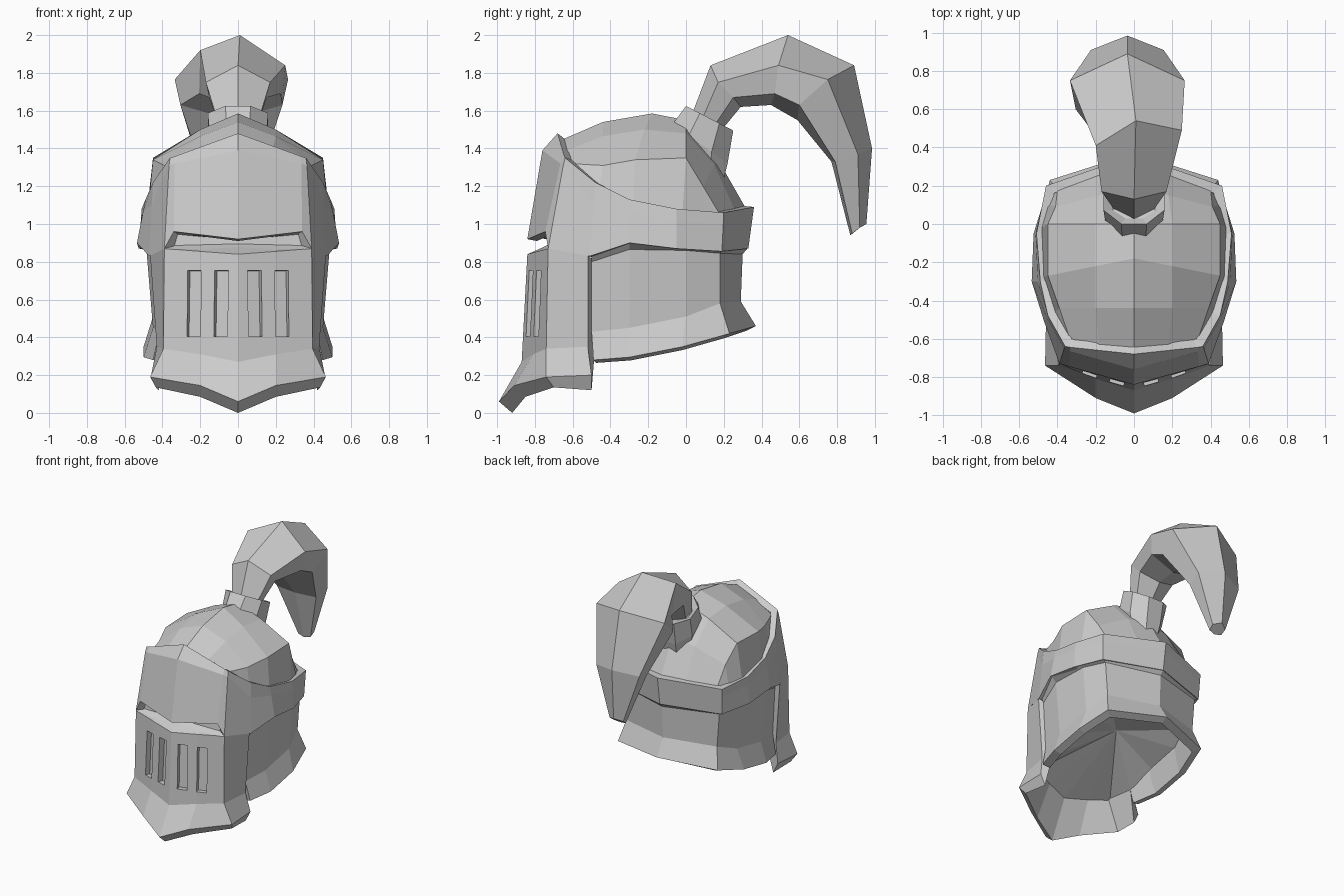
import bpy, bmesh, math
from mathutils import Vector, Matrix

if "Cube" in bpy.data.objects:
    bpy.data.objects.remove(bpy.data.objects["Cube"])


def make(name, verts, faces):
    mesh = bpy.data.meshes.new(name)
    mesh.from_pydata([tuple(v) for v in verts], [], faces)
    obj = bpy.data.objects.new(name, mesh)
    bpy.context.collection.objects.link(obj)
    return obj


def half_shell(name, stations, thickness=0, closed=False):
    """Skin +x stations (front to back), mirror them and thicken inward."""
    n = len(stations[0])
    verts = [p for s in stations for p in s]
    faces = [(i * n + j, i * n + (j + 1) % n, (i + 1) * n + (j + 1) % n, (i + 1) * n + j)
             for i in range(len(stations) - 1) for j in range(n if closed else n - 1)]
    if closed:
        faces.append(tuple(range(len(verts) - n, len(verts))))
    obj = make(name, verts, faces)
    mirror = obj.modifiers.new("mirror", 'MIRROR')
    mirror.use_clip = True
    if thickness:
        solid = obj.modifiers.new("plate", 'SOLIDIFY')
        solid.thickness = thickness
        solid.offset = -1
        solid.use_even_offset = True
    return obj


def loft(name, rings):
    """Closed skin through rings of equal point count, with end caps."""
    n = len(rings[0])
    faces = [(i * n + j, i * n + (j + 1) % n, (i + 1) * n + (j + 1) % n, (i + 1) * n + j)
             for i in range(len(rings) - 1) for j in range(n)]
    faces += [tuple(range(n)), tuple(range((len(rings) - 1) * n, len(rings) * n))]
    obj = make(name, [p for r in rings for p in r], faces)
    bm = bmesh.new()
    bm.from_mesh(obj.data)
    bmesh.ops.recalc_face_normals(bm, faces=bm.faces)
    bm.to_mesh(obj.data)
    bm.free()
    return obj


# Brow plate that sweeps back into a band around the head: top, fold, bottom
front = [
    [(0, -.68, 1.48), (0, -.76, 1.39), (0, -.84, .92)],
    [(.33, -.645, 1.36), (.335, -.665, 1.32), (.34, -.745, .96)],
    [(.36, -.64, 1.35), (.365, -.65, 1.31), (.39, -.73, .87)],
]
sides = [
    [(.45, -.48, 1.22), (.47, -.51, .83)],
    [(.49, -.30, 1.13), (.535, -.30, .90)],
    [(.51, -.05, 1.08), (.525, -.05, .87)],
    [(.46, .20, 1.06), (.45, .19, .855)],
    [(0, .36, 1.09), (0, .33, .87)],
]
for top, low in sides:
    front.append([top, Vector(top).lerp(Vector(low), .3), low])
half_shell("brow_band", front, .05)

# Faceted skull dome: centre line, shoulder, side, lower edge
half_shell("skull_dome", [
    [(0, -.66, 1.445), (.18, -.64, 1.385), (.33, -.615, 1.32), (.37, -.62, 1.24)],
    [(0, -.44, 1.54), (.20, -.44, 1.465), (.39, -.44, 1.31), (.42, -.46, 1.18)],
    [(0, -.18, 1.585), (.20, -.22, 1.50), (.45, -.27, 1.34), (.475, -.28, 1.09)],
    [(0, 0, 1.55), (.20, 0, 1.48), (.45, 0, 1.35), (.485, -.02, 1.04)],
    [(0, .17, 1.34), (.18, .15, 1.31), (.41, .09, 1.20), (.45, .10, 1.03)],
    [(0, .33, 1.06), (.18, .27, 1.05), (.40, .18, 1.05), (.42, .17, 1.02)],
], .03)

# Lower shell: bevel under the band, wall, bend, flared hem
neck = [
    [(.45, -.50, .83), (.435, -.50, .80), (.415, -.50, .43), (.45, -.49, .28)],
    [(.525, -.30, .90), (.485, -.30, .865), (.45, -.30, .45), (.50, -.30, .295)],
    [(.515, -.04, .87), (.48, 0, .86), (.45, 0, .51), (.50, -.02, .35)],
    [(.44, .185, .855), (.42, .18, .845), (.40, .18, .58), (.44, .23, .42)],
    [(0, .325, .87), (0, .30, .84), (0, .29, .59), (0, .37, .46)],
]
half_shell("neck_guard", neck, .06)

# Closed face plate section: top, bend, chin edge, lip, inner bend, inner top
face = half_shell("face_plate", [
    [(0, -.84, .84), (0, -.87, .27), (0, -.99, .06), (0, -.92, .0), (0, -.78, .30), (0, -.75, .88)],
    [(.20, -.785, .855), (.20, -.81, .31), (.20, -.91, .145), (.20, -.85, .085),
     (.18, -.73, .33), (.19, -.72, .88)],
    [(.39, -.73, .87), (.395, -.74, .34), (.465, -.74, .19), (.435, -.70, .135),
     (.33, -.68, .36), (.34, -.68, .87)],
    [(.465, -.52, .835), (.43, -.52, .35), (.46, -.50, .20), (.42, -.50, .12),
     (.37, -.48, .36), (.41, -.48, .80)],
], closed=True)

# Shallow breathing slots in the face plate
bm = bmesh.new()
for side in (-1, 1):
    for x in (.09, .233):
        bmesh.ops.create_cube(bm, matrix=Matrix.Translation((side * x, -.854 + .28 * x, .58))
                              @ Matrix.Rotation(side * math.radians(16), 4, 'Z')
                              @ Matrix.Rotation(math.radians(-3), 4, 'X')
                              @ Matrix.Diagonal((.075, .09, .35, 1)))
cutter = make("slot_cutter", [], [])
bm.to_mesh(cutter.data)
bm.free()
cutter.hide_render = True
cutter.display_type = 'WIRE'
cut = face.modifiers.new("slots", 'BOOLEAN')
cut.operation = 'DIFFERENCE'
cut.solver = 'EXACT'
cut.object = cutter

# Wedge-shaped recess behind the eye slit
half_shell("eye_recess", [
    [(0, -.81, .935), (0, -.72, .915), (0, -.72, .895), (0, -.82, .845)],
    [(.34, -.73, .965), (.37, -.69, .95), (.385, -.70, .885), (.385, -.735, .868)],
])

# Dark ceiling just inside the opening, along the bend of both lower plates
rim = [(0, -.79, .29), (.19, -.74, .32), (.35, -.69, .35), (.38, -.49, .36)]
rim += [(s[2][0] * .93, s[2][1] * .93, s[2][2]) for s in neck[1:]]
rim += [(-x, y, z) for x, y, z in reversed(rim[1:-1])]
make("inner_ceiling", rim + [(0, -.2, .60)],
     [((i + 1) % len(rim), i, len(rim)) for i in range(len(rim))])


# Octagonal socket for the plume, tilted backward
def socket_ring(y0, z0, y1, z1, w):
    ring = []
    for k in range(8):
        a = math.tau * (k + .5) / 8
        t = (1 - math.cos(a) / math.cos(math.pi / 8)) / 2
        ring.append((w * math.sin(a) / math.cos(math.pi / 8), y0 + (y1 - y0) * t, z0 + (z1 - z0) * t))
    return ring


loft("plume_socket", [
    socket_ring(-.04, 1.45, .20, 1.24, .13),
    socket_ring(-.07, 1.53, .22, 1.32, .15),
    socket_ring(0, 1.625, .25, 1.495, .16),
    socket_ring(.03, 1.57, .17, 1.49, .11),
])

# Curled plume: ridge, side, inner, underside (y, z), half width, centre x
plume = [
    ((.02, 1.55), (.07, 1.52), (.13, 1.49), (.15, 1.45), .10, 0),
    ((.13, 1.84), (.17, 1.75), (.25, 1.67), (.29, 1.62), .17, 0),
    ((.54, 2.0), (.49, 1.84), (.47, 1.69), (.45, 1.63), .24, .01),
    ((.89, 1.84), (.75, 1.765), (.60, 1.63), (.59, 1.55), .30, -.035),
    ((.985, 1.40), (.91, 1.37), (.79, 1.33), (.77, 1.33), .19, -.035),
    ((.955, 1.0), (.92, .98), (.88, .95), (.87, .94), .06, -.03),
]
rings = [[(c, *o), (c + w, *s), (c + w * .9, *i), (c, *b), (c - w * .9, *i), (c - w, *s)]
         for o, s, i, b, w, c in plume]
rings[2][5] = (-.20, .41, 1.92)  # slight twist on the left
loft("plume", rings)
